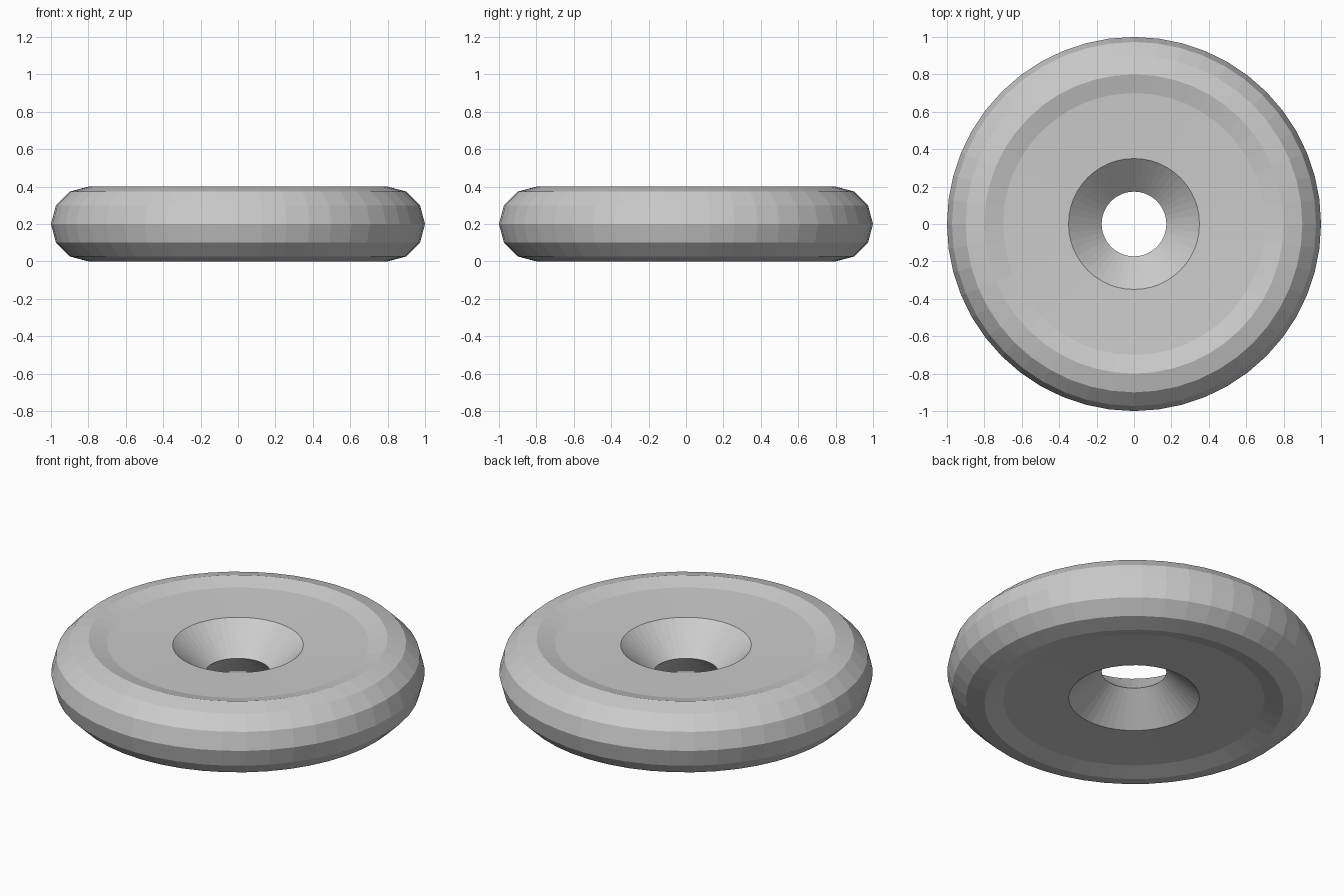
import bpy, bmesh
from math import sin, cos, pi, radians

if "Cube" in bpy.data.objects:
    bpy.data.objects.remove(bpy.data.objects["Cube"])

SEGMENTS = 48

# Cross-section: rounded outer rim in 30 degree steps, then the dished faces and the hole waist
profile = [(0.8 + 0.2 * cos(radians(a)), 0.2 + 0.2 * sin(radians(a)))
           for a in range(-120, 121, 30)]
profile += [(0.35, 0.36), (0.173, 0.2), (0.35, 0.04)]

# Revolve the closed profile into a ring
bm = bmesh.new()
rings = []
for i in range(SEGMENTS):
    t = 2 * pi * i / SEGMENTS
    rings.append([bm.verts.new((r * cos(t), r * sin(t), z)) for r, z in profile])

n = len(profile)
for i in range(SEGMENTS):
    a, b = rings[i], rings[(i + 1) % SEGMENTS]
    for j in range(n):
        k = (j + 1) % n
        bm.faces.new((a[j], b[j], b[k], a[k]))
bmesh.ops.recalc_face_normals(bm, faces=bm.faces)

mesh = bpy.data.meshes.new("holed_disc")
bm.to_mesh(mesh)
bm.free()
disc = bpy.data.objects.new("holed_disc", mesh)
bpy.context.collection.objects.link(disc)
